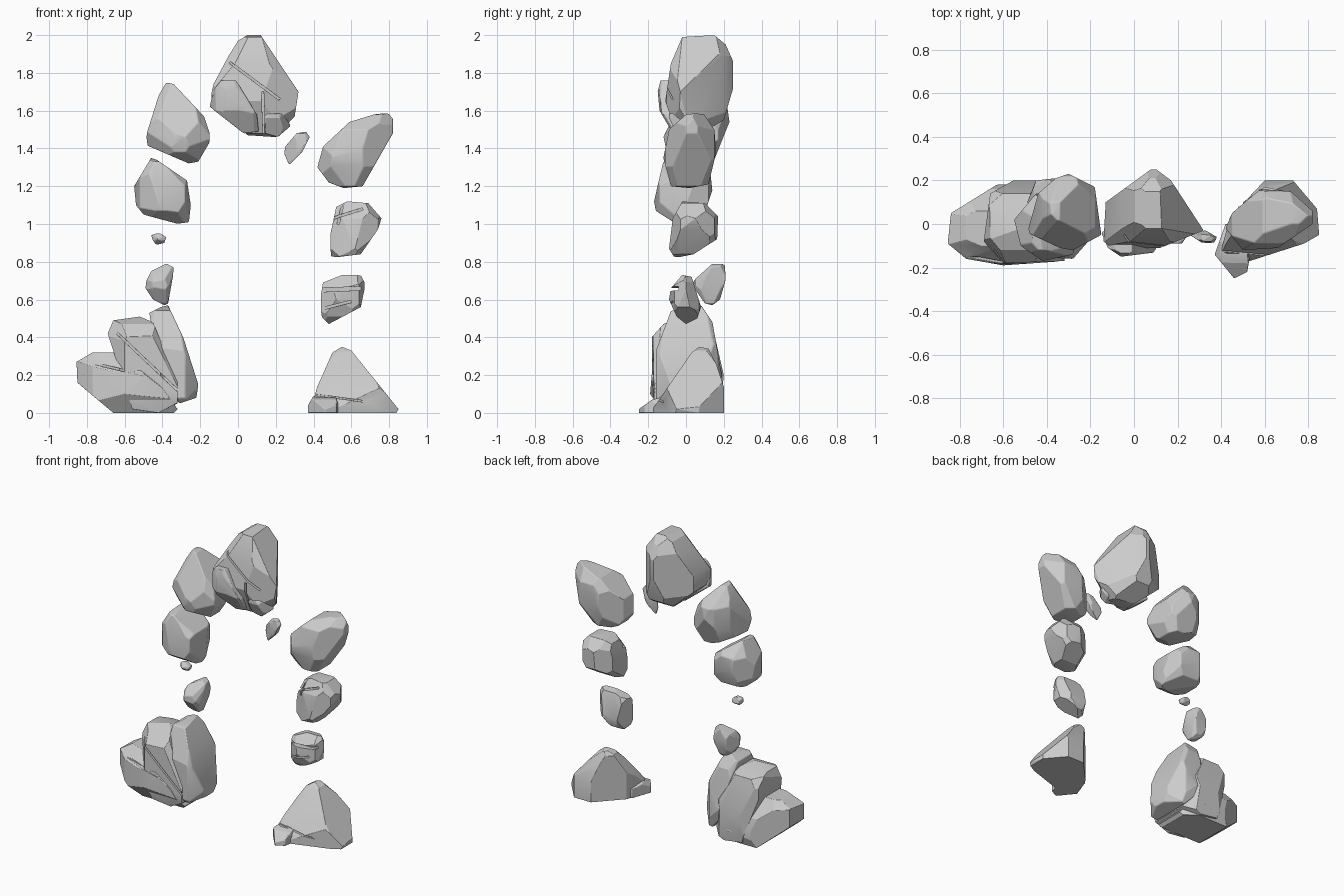
import bpy, bmesh, random
from mathutils import Vector
from mathutils.geometry import convex_hull_2d

random.seed(4)


def carve_outline(planes, pts, ax, bx):
    """Turn a convex outline in the (ax, bx) plane into cutting planes."""
    pts = [Vector(p) for p in pts]
    mid = sum(pts, Vector((0, 0))) / len(pts)
    loop = [pts[i] for i in convex_hull_2d(pts)]
    for a, b in zip(loop, loop[1:] + loop[:1]):
        n2 = Vector((b.y - a.y, a.x - b.x)).normalized()
        if n2.dot(mid - a) > 0:
            n2 = -n2
        co, n = Vector((0, 0, 0)), Vector((0, 0, 0))
        co[ax], co[bx] = a
        n[ax], n[bx] = n2
        planes.append((co, n))


def cut(bm, co, n):
    bmesh.ops.bisect_plane(bm, geom=bm.verts[:] + bm.edges[:] + bm.faces[:], dist=1e-5,
                           plane_co=co, plane_no=n, clear_outer=True)
    bmesh.ops.holes_fill(bm, edges=bm.edges[:], sides=0)


def rock(name, front, side, top, chop=0.86, grounded=False, bevel=0.008):
    """Chisel a block to its front (x,z), side (y,z) and top (x,y) outlines, then knock off corners."""
    planes = []
    carve_outline(planes, front, 0, 2)
    carve_outline(planes, side, 1, 2)
    carve_outline(planes, top, 0, 1)
    bm = bmesh.new()
    bmesh.ops.create_cube(bm, size=6)
    for co, n in planes:
        cut(bm, co, n)
    lo = Vector([min(v.co[i] for v in bm.verts) for i in range(3)])
    hi = Vector([max(v.co[i] for v in bm.verts) for i in range(3)])
    c, ext = (lo + hi) / 2, hi - lo
    for sx in (-1, 1):
        for sy in (-1, 1):
            for sz in ((1,) if grounded else (-1, 1)):
                n = Vector([s * random.uniform(0.7, 1.3) / e for s, e in zip((sx, sy, sz), ext)]).normalized()
                d = max(n.dot(v.co - c) for v in bm.verts)
                cut(bm, c + n * d * chop, n)
    # clean closed hull
    out = bmesh.new()
    for v in bm.verts:
        out.verts.new(v.co)
    bm.free()
    bmesh.ops.remove_doubles(out, verts=out.verts[:], dist=0.004)
    res = bmesh.ops.convex_hull(out, input=out.verts[:])
    junk = {g for g in res["geom_interior"] + res["geom_unused"] if isinstance(g, bmesh.types.BMVert)}
    bmesh.ops.delete(out, geom=list(junk), context='VERTS')
    bmesh.ops.dissolve_limit(out, angle_limit=0.06, verts=out.verts[:], edges=out.edges[:])
    bmesh.ops.recalc_face_normals(out, faces=out.faces[:])
    me = bpy.data.meshes.new(name)
    out.to_mesh(me)
    out.free()
    ob = bpy.data.objects.new(name, me)
    bpy.context.collection.objects.link(ob)
    ob["bevel"] = bevel
    return ob


def crack(ob, p, q, depth, w=0.012):
    """Saw a narrow slot into the front, from p to q in (x,z), as deep as y = depth."""
    p, q = Vector((p[0], 0, p[1])), Vector((q[0], 0, q[1]))
    d = (q - p).normalized()
    s = Vector((-d.z, 0, d.x)) * w / 2
    bm = bmesh.new()
    for e in (p - s, p + s, q + s, q - s):
        for y in (-0.5, depth):
            bm.verts.new((e.x, y, e.z))
    bmesh.ops.convex_hull(bm, input=bm.verts[:])
    me = bpy.data.meshes.new("crack_cutter")
    bm.to_mesh(me)
    bm.free()
    cutter = bpy.data.objects.new("crack_cutter", me)
    bpy.context.collection.objects.link(cutter)
    cutter.hide_render = True
    m = ob.modifiers.new("crack", 'BOOLEAN')
    m.operation, m.object, m.solver = 'DIFFERENCE', cutter, 'EXACT'
    bpy.context.view_layer.objects.active = ob
    bpy.ops.object.modifier_apply(modifier=m.name)
    bpy.data.objects.remove(cutter)


# keystone with its split front slab
key = rock("keystone",
           [(.05, 2), (.12, 2), (.2, 1.88), (.32, 1.7), (.3, 1.57), (.2, 1.46), (.05, 1.47), (-.15, 1.65), (-.13, 1.74), (-.05, 1.89), (0, 1.97)],
           [(-.02, 1.99), (.15, 2), (.21, 1.95), (.25, 1.86), (.25, 1.72), (.2, 1.55), (.05, 1.46), (-.05, 1.48), (-.11, 1.65), (-.08, 1.85)],
           [(-.14, -.08), (-.13, .1), (0, .19), (.09, .26), (.17, .2), (.32, -.03), (.12, -.11), (-.1, -.11)], chop=.88)
crack(key, (-.05, 1.86), (.22, 1.66), -.05)
crack(key, (.13, 1.7), (.14, 1.45), -.04)
rock("keystone_front_slab",
     [(-.13, 1.71), (-.09, 1.76), (-.01, 1.76), (.1, 1.58), (.11, 1.49), (.03, 1.48), (-.15, 1.62)],
     [(-.15, 1.7), (-.13, 1.78), (-.05, 1.78), (-.02, 1.48), (-.07, 1.48), (-.14, 1.6)],
     [(-.15, -.04), (-.12, -.11), (-.06, -.15), (.1, -.13), (.12, -.02), (-.1, 0)], chop=.9)
rock("keystone_low_chip",
     [(.14, 1.6), (.24, 1.58), (.28, 1.52), (.21, 1.46), (.14, 1.48)],
     [(-.1, 1.58), (0, 1.6), (.04, 1.5), (-.04, 1.46)],
     [(.13, -.09), (.22, -.09), (.28, 0), (.15, .05)], chop=.9)

# left column, top to bottom
rock("left_upper_stone",
     [(-.38, 1.75), (-.34, 1.74), (-.18, 1.57), (-.14, 1.45), (-.21, 1.33), (-.26, 1.32), (-.49, 1.42), (-.48, 1.49), (-.42, 1.68)],
     [(.02, 1.75), (.1, 1.74), (.22, 1.61), (.23, 1.54), (.15, 1.34), (.02, 1.32), (-.1, 1.38), (-.12, 1.46)],
     [(-.49, -.04), (-.44, .14), (-.36, .21), (-.3, .23), (-.18, .17), (-.15, -.05), (-.28, -.12), (-.34, -.11)])
rock("left_middle_stone",
     [(-.46, 1.35), (-.43, 1.34), (-.27, 1.23), (-.25, 1.1), (-.26, 1.01), (-.32, 1), (-.5, 1.05), (-.54, 1.1), (-.55, 1.2)],
     [(-.12, 1.33), (.03, 1.35), (.13, 1.26), (.14, 1.18), (.1, 1.06), (-.05, 1), (-.16, 1.07), (-.17, 1.12)],
     [(-.55, .02), (-.52, -.1), (-.42, -.17), (-.28, -.14), (-.25, 0), (-.3, .12), (-.45, .14)], chop=.88)
rock("left_pebble",
     [(-.46, .94), (-.42, .955), (-.38, .93), (-.39, .9), (-.43, .89), (-.45, .91)],
     [(-.02, .92), (.01, .95), (.04, .95), (.05, .91), (.02, .89)],
     [(-.46, .02), (-.43, -.02), (-.38, 0), (-.39, .05), (-.44, .05)], bevel=.003)
rock("left_small_stone",
     [(-.46, .75), (-.38, .79), (-.34, .77), (-.345, .72), (-.37, .58), (-.39, .57), (-.45, .6), (-.49, .66), (-.485, .7)],
     [(.2, .8), (.14, .79), (.05, .71), (.03, .68), (.1, .58), (.14, .57), (.18, .6), (.22, .74)],
     [(-.49, .1), (-.45, .04), (-.37, .05), (-.34, .12), (-.36, .21), (-.45, .2)], bevel=.004)

# left base: three leaning slabs
rock("left_base_right_slab",
     [(-.47, .53), (-.41, .56), (-.37, .57), (-.29, .4), (-.21, .15), (-.22, .08), (-.31, .05), (-.4, .15)],
     [(-.08, .54), (.08, .57), (.14, .48), (.19, .2), (.15, .05), (-.13, .05), (-.18, .1), (-.17, .3)],
     [(-.48, -.15), (-.28, -.16), (-.21, -.08), (-.22, .08), (-.3, .17), (-.42, .2), (-.48, .15)], chop=.92)
mid = rock("left_base_middle_slab",
           [(-.69, .42), (-.66, .49), (-.52, .51), (-.45, .48), (-.31, .14), (-.32, .05), (-.42, 0), (-.56, .02)],
           [(-.12, .47), (-.02, .51), (.14, .46), (.2, .2), (.18, 0), (-.15, 0), (-.19, .15), (-.2, .38)],
           [(-.69, -.08), (-.6, -.18), (-.32, -.17), (-.3, .1), (-.44, .24), (-.5, .23), (-.66, .14)], chop=.9, grounded=True)
crack(mid, (-.68, .46), (-.3, .1), -.12)
low = rock("left_base_low_lobe",
           [(-.855, .27), (-.77, .32), (-.6, .32), (-.45, .2), (-.32, .02), (-.34, 0), (-.66, 0), (-.78, .1), (-.85, .16)],
           [(-.1, .32), (.06, .32), (.16, .2), (.19, .08), (.16, 0), (-.12, 0), (-.19, .1), (-.18, .22)],
           [(-.855, -.09), (-.77, -.16), (-.6, -.19), (-.32, -.17), (-.28, .05), (-.45, .19), (-.63, .18), (-.84, .05)],
           chop=.9, grounded=True)
crack(low, (-.8, .27), (-.5, .2), -.15)

# right column, top to bottom
rock("right_pebble",
     [(.31, 1.48), (.36, 1.49), (.38, 1.46), (.34, 1.38), (.27, 1.31), (.24, 1.34), (.25, 1.41)],
     [(-.08, 1.48), (-.05, 1.49), (-.03, 1.42), (-.05, 1.32), (-.07, 1.31), (-.09, 1.4)],
     [(.24, -.04), (.31, -.085), (.37, -.09), (.38, -.06), (.33, -.03)], bevel=.003)
rock("right_upper_stone",
     [(.59, 1.54), (.72, 1.58), (.81, 1.59), (.83, 1.55), (.82, 1.48), (.66, 1.2), (.56, 1.19), (.48, 1.22), (.42, 1.3), (.45, 1.41)],
     [(-.12, 1.35), (-.09, 1.5), (0, 1.58), (.09, 1.59), (.15, 1.5), (.16, 1.38), (.12, 1.21), (.02, 1.19), (-.08, 1.2)],
     [(.42, -.02), (.45, .05), (.58, .16), (.72, .15), (.82, .06), (.82, 0), (.66, -.11), (.5, -.12)])
r2 = rock("right_middle_stone",
          [(.52, 1.09), (.58, 1.12), (.69, 1.11), (.76, 1.03), (.74, .97), (.65, .84), (.49, .82), (.49, .95)],
          [(-.02, 1.12), (.1, 1.11), (.17, 1.04), (.165, .92), (.04, .84), (-.06, .82), (-.09, .87), (-.07, 1.03)],
          [(.49, -.05), (.62, -.09), (.74, -.03), (.76, .05), (.7, .15), (.6, .17), (.5, .1)], chop=.88, bevel=.005)
crack(r2, (.5, 1.03), (.66, 1.08), -.02)
crack(r2, (.56, 1.13), (.53, 1.0), -.03)
r3 = rock("right_small_stone",
          [(.45, .69), (.55, .73), (.65, .73), (.675, .68), (.65, .56), (.48, .47), (.44, .51), (.44, .63)],
          [(-.08, .66), (-.02, .73), (.03, .72), (.08, .56), (.06, .5), (0, .47), (-.05, .51), (-.09, .6)],
          [(.44, -.04), (.52, -.09), (.64, -.06), (.67, 0), (.6, .07), (.48, .08)], chop=.9, bevel=.005)
crack(r3, (.44, .65), (.67, .66), -.04, .02)
crack(r3, (.44, .55), (.6, .59), -.045)

# right base: pyramid, back shoulder and front shard
rb = rock("right_base",
          [(.5, .32), (.55, .35), (.6, .33), (.85, .02), (.84, 0), (.38, 0), (.42, .14)],
          [(.03, .32), (.07, .35), (.12, .34), (.16, .26), (.2, .07), (.24, .02), (.23, 0), (-.18, 0), (-.17, .03)],
          [(.4, -.12), (.44, .03), (.6, .2), (.73, .2), (.84, .07), (.85, -.05), (.78, -.09), (.5, -.18)],
          chop=.94, grounded=True, bevel=.005)
crack(rb, (.38, .1), (.82, .04), -.12, .008)
rock("right_base_shard",
     [(.37, .04), (.4, .09), (.52, .08), (.54, .02), (.53, 0), (.37, 0)],
     [(-.25, .02), (-.18, .07), (-.1, .09), (0, .06), (0, 0), (-.25, 0)],
     [(.37, -.14), (.46, -.25), (.52, -.22), (.54, -.1), (.5, 0), (.42, 0)], chop=.95, grounded=True, bevel=.004)

# worn edges and shading
for ob in bpy.context.collection.objects:
    m = ob.modifiers.new("worn_edges", 'BEVEL')
    m.width, m.segments, m.limit_method, m.angle_limit = ob["bevel"], 2, 'ANGLE', 0.5
    bpy.ops.object.select_all(action='DESELECT')
    ob.select_set(True)
    bpy.context.view_layer.objects.active = ob
    bpy.ops.object.shade_smooth_by_angle(angle=0.35)
